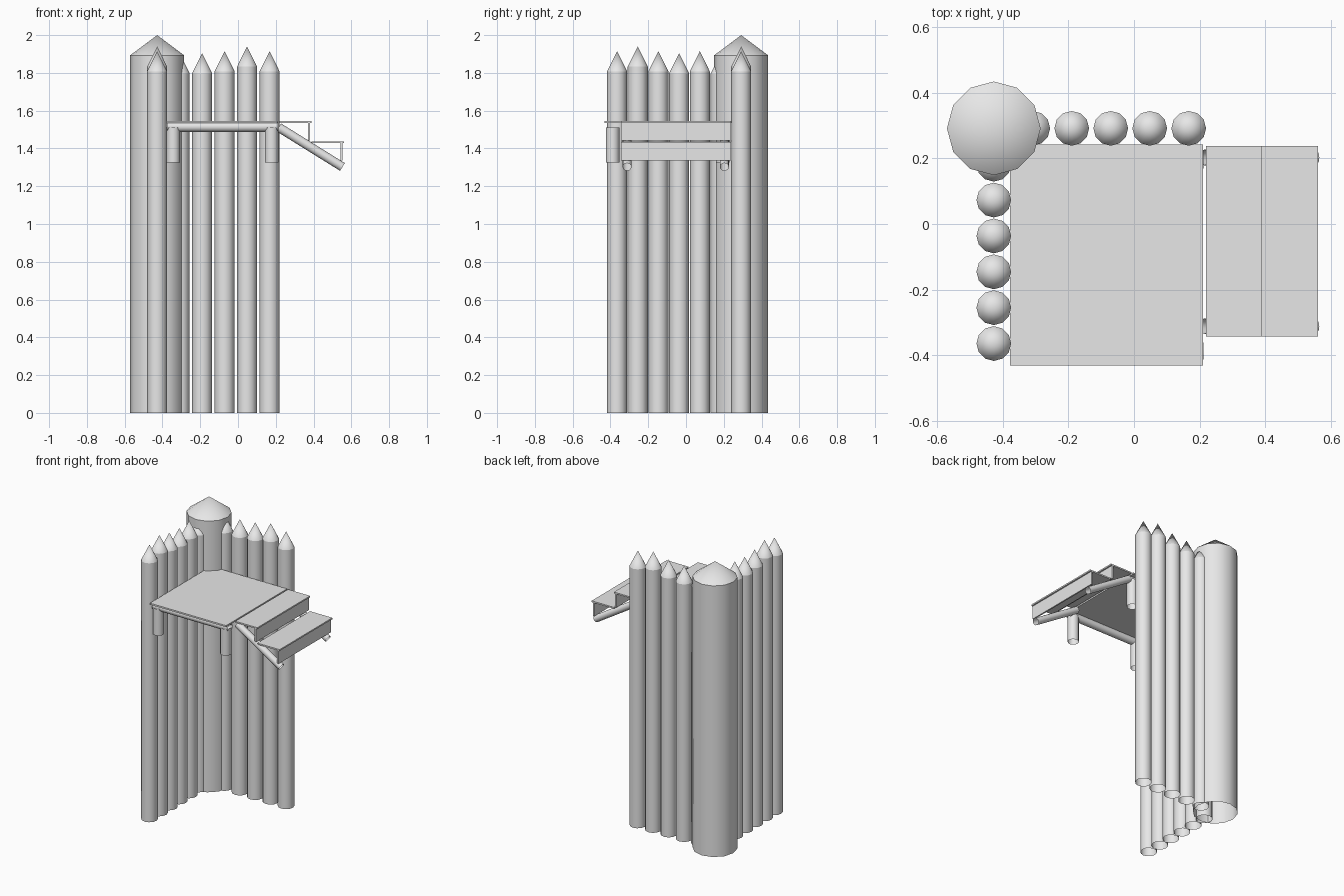
import bpy, bmesh, math
from mathutils import Vector

if "Cube" in bpy.data.objects:
    bpy.data.objects.remove(bpy.data.objects["Cube"])

grey = bpy.data.materials.new("plain_grey")
grey.diffuse_color = (0.8, 0.8, 0.8, 1)
grey.use_nodes = True
grey.node_tree.nodes["Principled BSDF"].inputs["Base Color"].default_value = grey.diffuse_color


def finish(name, bm):
    bmesh.ops.recalc_face_normals(bm, faces=bm.faces)
    mesh = bpy.data.meshes.new(name)
    bm.to_mesh(mesh)
    bm.free()
    mesh.materials.append(grey)
    obj = bpy.data.objects.new(name, mesh)
    bpy.context.collection.objects.link(obj)
    return obj


def post(name, x, y, radius, shoulder, tip, sides=12):
    """Hollow-bottomed round post with a pointed cap and a sharp shoulder."""
    bm = bmesh.new()
    rings = []
    for z in (0, shoulder):
        rings.append([bm.verts.new((x + radius * math.cos(i * math.tau / sides),
                                    y + radius * math.sin(i * math.tau / sides), z))
                      for i in range(sides)])
    apex = bm.verts.new((x, y, tip))
    low, high = rings
    for i in range(sides):
        j = (i + 1) % sides
        bm.faces.new((low[i], low[j], high[j], high[i])).smooth = True
        bm.faces.new((high[i], high[j], apex)).smooth = True
    for i in range(sides):
        bm.edges.get((high[i], high[(i + 1) % sides])).smooth = False
    return finish(name, bm)


def rod(name, start, end, radius):
    """Open-ended round bar between two points."""
    start, end = Vector(start), Vector(end)
    axis = end - start
    bm = bmesh.new()
    bmesh.ops.create_cone(bm, cap_ends=False, segments=12, radius1=radius,
                          radius2=radius, depth=axis.length)
    for f in bm.faces:
        f.smooth = True
    obj = finish(name, bm)
    obj.location = (start + end) / 2
    obj.rotation_euler = axis.to_track_quat('Z', 'Y').to_euler()
    return obj


def box(name, x0, x1, y0, y1, z0, z1):
    bm = bmesh.new()
    bmesh.ops.create_cube(bm, size=1)
    for v in bm.verts:
        v.co = (x0 + (v.co.x + 0.5) * (x1 - x0),
                y0 + (v.co.y + 0.5) * (y1 - y0),
                z0 + (v.co.z + 0.5) * (z1 - z0))
    return finish(name, bm)


# Corner post and the two rows of palisade stakes
CX, CY = -0.428, 0.292
post("corner_post", CX, CY, 0.143, 1.893, 2.0)
tips = (1.915, 1.905, 1.915, 1.94, 1.915)
for i, tip in enumerate((1.905, 1.905, 1.915, 1.94, 1.915)):
    post(f"back_stake_{i + 1}", CX + 0.119 * (i + 1), CY, 0.053, tip - 0.107, tip)
for i, tip in enumerate((1.9, 1.915, 1.905, 1.915, 1.94, 1.915)):
    post(f"side_stake_{i + 1}", CX, CY - 0.1095 * (i + 1), 0.053, tip - 0.107, tip)

# Platform with beams and short legs
box("platform", -0.378, 0.21, -0.432, 0.242, 1.534, 1.545)
for side, y in (("front", -0.388), ("back", 0.195)):
    rod(f"{side}_beam", (-0.375, y, 1.514), (0.212, y, 1.514), 0.026)
    for end, x in (("left", -0.343), ("right", 0.178)):
        rod(f"{side}_{end}_leg", (x, y, 1.326), (x, y, 1.512), 0.036)

# Stairs: two treads with risers on sloping stringers
for i, (x0, x1, top) in enumerate(((0.22, 0.39, 1.545), (0.39, 0.562, 1.438))):
    box(f"tread_{i + 1}", x0, x1, -0.344, 0.238, top - 0.01, top)
    box(f"riser_{i + 1}", x1 - 0.02, x1 - 0.01, -0.344, 0.238, top - 0.103, top - 0.01)
for side, y in (("front", -0.312), ("back", 0.203)):
    rod(f"{side}_stringer", (0.215, y, 1.512), (0.553, y, 1.302), 0.024)
